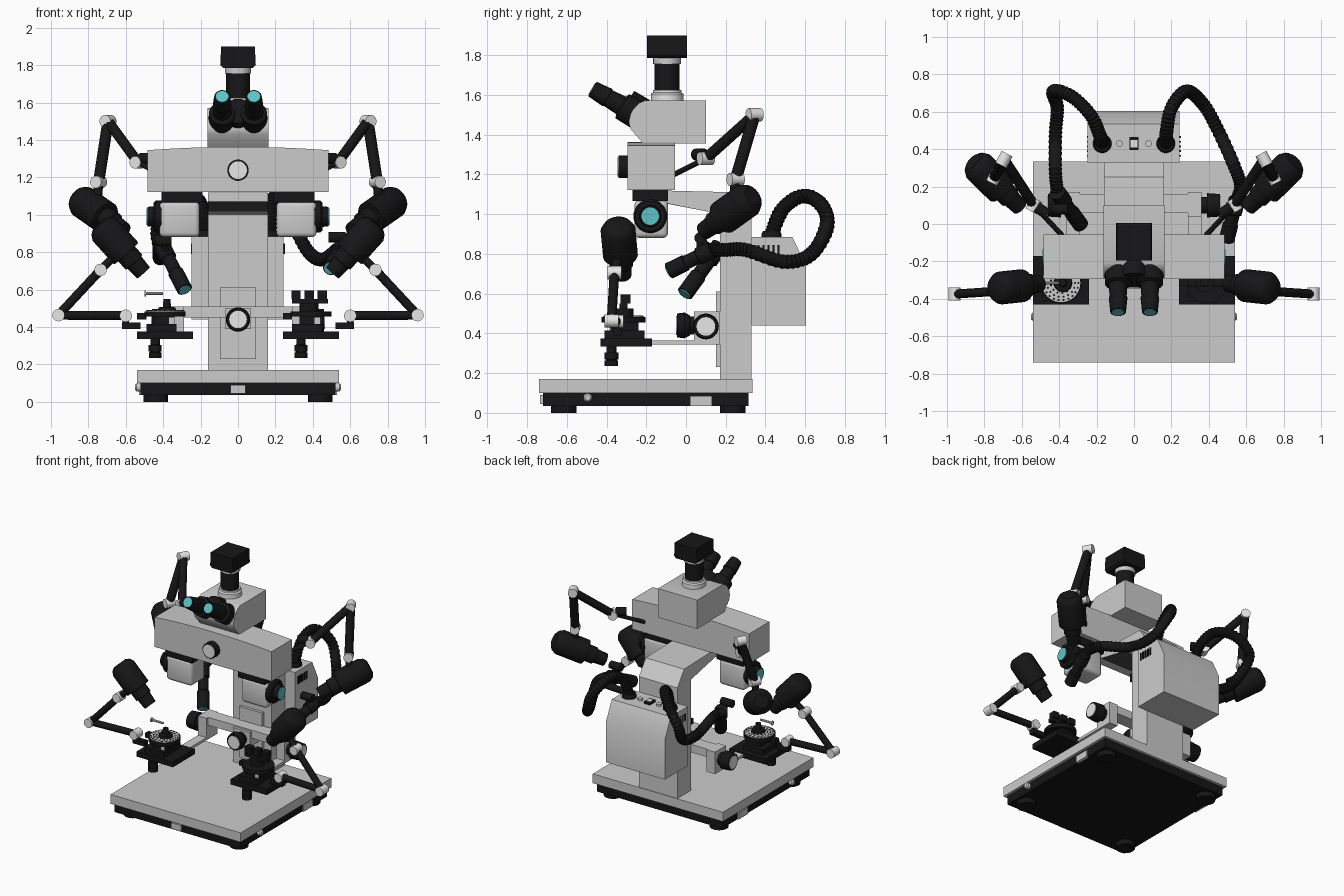
import bpy, bmesh, math
from mathutils import Vector as V

if "Cube" in bpy.data.objects:
    bpy.data.objects.remove(bpy.data.objects["Cube"])

def mat(name, r, g, b):
    m = bpy.data.materials.new(name)
    m.diffuse_color = (r, g, b, 1)
    m.use_nodes = True
    m.node_tree.nodes["Principled BSDF"].inputs["Base Color"].default_value = m.diffuse_color
    return m
GREY = mat("light grey", .60, .60, .60)
WHITE = mat("white", .80, .80, .79)
BLACK = mat("black", .008, .008, .009)
DARK = mat("dark grey", .08, .08, .08)
CYAN = mat("cyan glass", .11, .55, .56)

def finish(name, bm, m, bevel=0):
    if bevel:
        bmesh.ops.bevel(bm, geom=bm.edges[:], offset=bevel, segments=3, affect='EDGES', profile=.5)
    bmesh.ops.recalc_face_normals(bm, faces=bm.faces[:])
    for f in bm.faces:
        f.smooth = True
    for e in bm.edges:
        e.smooth = len(e.link_faces) == 2 and e.calc_face_angle(0) < .6
    me = bpy.data.meshes.new(name)
    bm.to_mesh(me)
    bm.free()
    me.materials.append(m)
    o = bpy.data.objects.new(name, me)
    bpy.context.collection.objects.link(o)
    return o

def prism(name, pts, a, b, m, axis='x', bevel=0):
    # profile extruded along x (pts are y,z) or y (pts are x,z)
    bm = bmesh.new()
    put = (lambda p, t: (t, p[0], p[1])) if axis == 'x' else (lambda p, t: (p[0], t, p[1]))
    r0 = [bm.verts.new(put(p, a)) for p in pts]
    r1 = [bm.verts.new(put(p, b)) for p in pts]
    bm.faces.new(r0)
    bm.faces.new(r1)
    for i in range(len(pts)):
        j = (i + 1) % len(pts)
        bm.faces.new((r0[i], r0[j], r1[j], r1[i]))
    return finish(name, bm, m, bevel)

def box(name, x0, x1, y0, y1, z0, z1, m, bevel=0):
    return prism(name, [(y0, z0), (y1, z0), (y1, z1), (y0, z1)], min(x0, x1), max(x0, x1), m, 'x', bevel)

def sweep(name, rings, m, n=24):
    # rings: (centre, direction, radius)
    bm, prev, side = bmesh.new(), None, None
    for c, d, r in rings:
        d = V(d).normalized()
        ref = side if side else (V((0, 0, 1)) if abs(d.z) < .9 else V((0, 1, 0)))
        side = (ref - d * ref.dot(d)).normalized()
        up = d.cross(side)
        ring = [bm.verts.new(V(c) + r * (math.cos(t) * side + math.sin(t) * up))
                for t in (2 * math.pi * i / n for i in range(n))]
        if prev:
            for i in range(n):
                j = (i + 1) % n
                bm.faces.new((prev[i], prev[j], ring[j], ring[i]))
        else:
            bm.faces.new(ring)
        prev = ring
    bm.faces.new(prev)
    return finish(name, bm, m)

def lathe(name, p, q, prof, m, n=28):
    # prof: (fraction along p-q, radius)
    p, q = V(p), V(q)
    return sweep(name, [(p.lerp(q, t), q - p, r) for t, r in prof], m, n)

def rod(name, p, q, r, m, n=24):
    return lathe(name, p, q, [(0, r), (1, r)], m, n)

def hose(name, pts, r, m):
    # ribbed tube on a smooth path through the points
    P = [V(p) for p in pts]
    P = [2 * P[0] - P[1]] + P + [2 * P[-1] - P[-2]]
    C = []
    for i in range(1, len(P) - 2):
        a, b, c, d = P[i - 1:i + 3]
        for k in range(14):
            t = k / 14
            C.append(.5 * (2 * b + (c - a) * t + (2 * a - 5 * b + 4 * c - d) * t * t + (3 * b - a - 3 * c + d) * t ** 3))
    C.append(P[-2])
    sweep(name, [(c, C[min(i + 1, len(C) - 1)] - C[max(i - 1, 0)], r * (1 if i % 2 else .87))
                 for i, c in enumerate(C)], m, 16)

# base
box("base_top", -.54, .54, -.74, .335, .10, .17, GREY)
box("base_skirt", -.52, .52, -.72, .315, .035, .105, BLACK)
for x in (-.44, .44):
    for y in (-.615, .235):
        rod("foot", (x, y, 0), (x, y, .05), .065, BLACK)
    s = 1 if x > 0 else -1
    lathe("base_side_knob", (s * .51, -.495, .077), (s * .55, -.495, .077), [(0, .022), (.8, .022), (1, .014)], GREY)
    box("base_side_socket", s * .51, s * .53, .02, .13, .035, .085, GREY)
box("base_front_plate", -.04, .04, -.735, -.715, .045, .09, GREY)

# column, arm and power box
box("column", -.16, .16, .17, .33, .17, 1.0, GREY)
prism("arm", [(-.16, 1.07), (-.16, 1.12), (.25, 1.11), (.33, 1.0), (.17, 1.0)], -.16, .16, GREY)
prism("arm_underside", [(-.15, 1.063), (-.15, 1.072), (.168, 1.012), (.168, 1.002)], -.158, .158, DARK)
prism("power_box", [(.33, .44), (.605, .44), (.605, .74), (.535, .885), (.33, .885)], -.248, .242, GREY)
for s in (-1, 1):
    for k in range(5):
        box("vent", s * .238, s * .25, .36 + k * .025, .37 + k * .025, .79, .845, BLACK)
    lathe("hose_socket", (s * .17, .43, .87), (s * .17, .43, .915), [(0, .05), (.7, .05), (1, .043)], BLACK)
    rod("panel_button", (s * .078, .43, .88), (s * .078, .43, .90), .018, GREY)
box("power_switch", -.025, .025, .395, .465, .88, .90, BLACK)
box("switch_cap", -.018, .018, .41, .45, .89, .905, WHITE)

# focus carriage
box("focus_panel", -.095, .095, .15, .18, .23, .61, GREY)
box("focus_housing", -.07, .07, .04, .17, .39, .50, GREY)
box("crossbar", -.36, .36, .06, .16, .45, .51, GREY)
lathe("focus_knob", (0, .05, .44), (0, -.045, .44), [(0, .045), (.3, .045), (.31, .05), (.6, .065), (1, .06)], BLACK)
rod("focus_knob_cap", (0, -.04, .44), (0, -.05, .44), .047, WHITE)
for s in (-1, 1):
    box("crossbar_end", s * .29, s * .36, .04, .17, .345, .51, GREY)
    lathe("side_knob", (s * .36, .10, .435), (s * .46, .10, .435), [(0, .045), (.3, .045), (.31, .065), (1, .06)], BLACK)
    rod("side_knob_cap", (s * .455, .10, .435), (s * .465, .10, .435), .047, WHITE)
    box("stage_bracket", s * .29, s * .36, -.2, .17, .345, .365, GREY)

# stages, both the same way round
for x, side in ((-.39, "left"), (.39, "right")):
    box(side + "_stage_plate", x - .15, x + .15, -.43, -.17, .335, .375, BLACK)
    box(side + "_stage_slide", x - .10, x + .06, -.41, -.21, .372, .415, BLACK)
    box(side + "_stage_block", x - .06, x + .05, -.38, -.24, .41, .46, BLACK)
    lathe(side + "_stage_drive", (x - .053, -.375, .335), (x - .053, -.375, .235),
          [(0, .025), (.3, .025), (.31, .035), (.65, .035), (.66, .028), (.7, .028), (.71, .034), (1, .034)], BLACK)
    rod(side + "_stage_disc", (x, -.315, .455), (x, -.315, .483), .11, BLACK, 40)
    box(side + "_stage_scale", x + .02, x + .05, -.385, -.378, .385, .45, GREY)
    box(side + "_stage_stub", x - .15, x - .10, -.33, -.29, .44, .475, BLACK)
rod("disc_face", (-.39, -.315, .48), (-.39, -.315, .488), .103, GREY, 40)
for r in (.035, .055, .075, .093):
    n = round(r * 240)
    for k in range(n):
        a = 2 * math.pi * k / n
        p = V((-.39 + r * math.cos(a), -.315 + r * math.sin(a), .486))
        rod("disc_hole", p, p + V((0, 0, .004)), .006, BLACK, 6)
lathe("sample_post", (-.38, -.315, .485), (-.38, -.315, .55), [(0, .05), (.3, .045), (.35, .022), (1, .018)], BLACK)
rod("sample_pin", (-.50, -.315, .58), (-.40, -.315, .58), .008, GREY, 10)
rod("sample_pin_head", (-.50, -.315, .58), (-.492, -.315, .58), .016, GREY, 12)
rod("clamp_base", (.38, -.315, .483), (.38, -.315, .525), .05, BLACK)
box("clamp_bar", .29, .48, -.335, -.295, .525, .55, BLACK)
for x in (.31, .38, .45):
    box("clamp_jaw", x - .025, x + .025, -.33, -.28, .55, .595, BLACK)

# bridge with slightly arched top
arch = [(.485 - .97 * i / 16, 1.345 + .018 * (1 - (1 - i / 8) ** 2)) for i in range(17)]
prism("bridge", [(-.485, 1.122), (.485, 1.122)] + arch, -.295, -.055, GREY, 'y')
rod("bridge_knob", (0, -.29, 1.238), (0, -.34, 1.238), .057, BLACK, 32)
rod("bridge_knob_cap", (0, -.335, 1.238), (0, -.345, 1.238), .048, WHITE, 32)

# objectives under the bridge
for s in (-1, 1):
    box("objective_mount", s * .19, s * .41, -.27, -.09, 1.065, 1.125, BLACK)
    box("objective_body", s * .205, s * .42, -.26, -.09, .88, 1.07, GREY, .025)
    lathe("objective_ring", (s * .41, -.18, .99), (s * .485, -.18, .99),
          [(0, .085), (.4, .085), (.55, .075), (.56, .055), (1, .052)], BLACK, 32)
    rod("objective_lens", (s * .48, -.18, .99), (s * .488, -.18, .99), .044, CYAN)

# viewing head with rounded front
prism("viewing_head", [(.10, 1.355), (.10, 1.572), (-.205, 1.572), (-.235, 1.56), (-.26, 1.535), (-.28, 1.50),
                       (-.288, 1.465), (-.28, 1.43), (-.215, 1.355)], -.163, .163, GREY)
D = V((0, -.87, .5))
rod("binocular_hub", V((0, -.22, 1.51)), V((0, -.22, 1.51)) + D * .09, .075, BLACK)
for s in (-1, 1):
    a = V((s * .085, -.21, 1.48))
    lathe("eyepiece", a, a + D * .30, [(0, .075), (.42, .07), (.45, .05), (.7, .045), (.71, .05), (1, .042)], BLACK)
    rod("eyepiece_lens", a + D * .295, a + D * .304, .034, CYAN)

# camera tube
c = -.095
lathe("tube_collar", (0, c, 1.56), (0, c, 1.625), [(0, .082), (.7, .082), (.8, .072), (1, .072)], WHITE, 32)
rod("tube", (0, c, 1.62), (0, c, 1.76), .063, BLACK, 32)
rod("tube_ring", (0, c, 1.755), (0, c, 1.79), .07, GREY, 32)
prism("camera", [(-.095, 1.80), (-.08, 1.785), (.08, 1.785), (.095, 1.80), (.09, 1.90), (-.09, 1.90)],
      c - .1, c + .1, BLACK, 'y')

def joint(p, axis):
    a = V(axis).normalized() * .035
    rod("arm_joint", V(p) - a, V(p) + a, .033, WHITE)

LAMP = [(0, .05), (.04, .072), (.12, .088), (.6, .088), (.61, .06), (.78, .06), (.79, .05), (1, .045)]
for s in (-1, 1):
    # upper lamp arm
    pts = [V((s * x, y, z)) for x, y, z in ((.385, -.06, 1.20), (.535, .10, 1.28), (.695, .345, 1.50), (.745, .25, 1.175))]
    for i, r in enumerate((.014, .028, .030)):
        rod("upper_arm", pts[i], pts[i + 1], r, BLACK, 12)
    for p in pts[1:]:
        joint(p, (s * .45, -.85, 0))
    lathe("arm_knob", (s * .46, .05, 1.30), (s * .52, .09, 1.30), [(0, .03), (1, .03)], BLACK)
    rod("upper_lamp_neck", pts[3], (s * .755, .24, 1.05), .025, BLACK, 12)
    lathe("upper_lamp", (s * .86, .335, 1.09), (s * .61, .09, .915), LAMP, BLACK)
    # lower lamp arm
    pts = [V((s * x, y, z)) for x, y, z in ((.60, -.35, .46), (.96, -.375, .463), (.735, -.36, .705))]
    rod("lower_arm", pts[0], pts[1], .024, BLACK, 12)
    rod("lower_arm", pts[1], pts[2], .024, BLACK, 12)
    for p in pts:
        joint(p, (0, 1, 0))
    rod("lower_lamp_neck", pts[2], (s * .66, -.34, .78), .022, BLACK, 12)
    lathe("lower_lamp", (s * .74, -.345, .95), (s * .505, -.32, .69), LAMP, BLACK)
    box("lower_arm_clamp", s * .52, s * .62, -.365, -.325, .39, .425, BLACK)
    rod("lower_arm_post", (s * .60, -.345, .40), (s * .60, -.345, .46), .018, BLACK, 12)

# fibre hoses and spot heads
hose("left_hose", [(-.17, .43, .90), (-.185, .48, 1.02), (-.23, .58, 1.09), (-.33, .68, 1.05), (-.43, .71, .93),
                   (-.41, .62, .79), (-.42, .48, .77), (-.42, .28, .83), (-.41, .17, .82)], .037, BLACK)
hose("right_hose", [(.17, .43, .90), (.175, .50, 1.04), (.20, .62, 1.09), (.28, .71, .98), (.37, .64, .81),
                    (.45, .50, .76), (.54, .30, .82), (.57, .20, .82), (.545, .12, .82)], .037, BLACK)
SPOT = [(0, .045), (.3, .045), (.32, .036), (.6, .036), (.62, .042), (1, .042)]
for side, a, b, k in (("left", (-.41, .17, .84), (-.285, -.005, .60), (-.40, .08, .86)),
                      ("right", (.55, .13, .82), (.495, -.085, .715), (.53, .07, .88))):
    a, b, k = V(a), V(b), V(k)
    lathe(side + "_spot", a, b, SPOT, BLACK)
    rod(side + "_spot_lens", b, b + (b - a).normalized() * .006, .034, CYAN)
    rod(side + "_spot_knob_stem", a.lerp(b, .3), k, .016, BLACK, 12)
    rod(side + "_spot_knob", k - V((.045, 0, 0)), k + V((.045, 0, 0)), .028, BLACK, 16)
